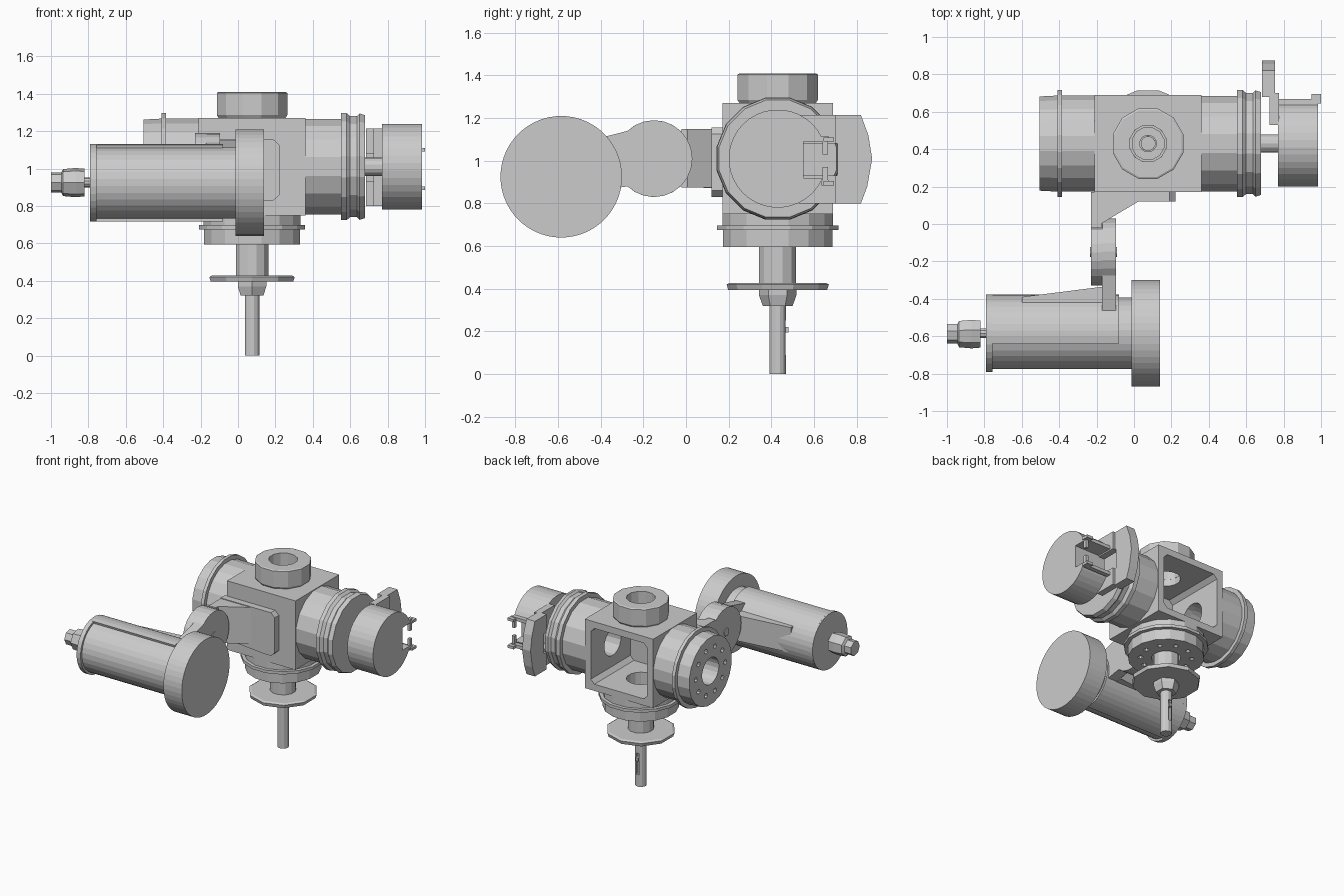
import bpy, bmesh, math
from mathutils import Vector

if "Cube" in bpy.data.objects:
    bpy.data.objects.remove(bpy.data.objects["Cube"])

CX, CY, CZ = 0.075, 0.43, 1.01      # centre of the valve block
MY, MZ = -0.585, 0.925              # axis of the side motor


def place(axis, t, u, v):
    return {'x': (t, u, v), 'y': (u, t, v), 'z': (u, v, t)}[axis]


def finish(name, bm):
    bmesh.ops.remove_doubles(bm, verts=bm.verts, dist=1e-5)
    bmesh.ops.recalc_face_normals(bm, faces=bm.faces)
    me = bpy.data.meshes.new(name)
    bm.to_mesh(me)
    bm.free()
    ob = bpy.data.objects.new(name, me)
    bpy.context.collection.objects.link(ob)
    return ob


def lathe(name, prof, axis, c, n=16, turn=0.5):
    """Spin a closed (position, radius) profile round an axis."""
    bm = bmesh.new()
    rings = []
    for i in range(n):
        a = 2 * math.pi * (i + turn) / n
        rings.append([bm.verts.new(place(axis, t, c[0] + r * math.cos(a), c[1] + r * math.sin(a)))
                      for t, r in prof])
    m = len(prof)
    for i in range(n):
        p, q = rings[i], rings[(i + 1) % n]
        for j in range(m):
            k = (j + 1) % m
            if prof[j][1] == 0 and prof[k][1] == 0:
                continue
            vs = [p[j], q[j], q[k], p[k]]
            if prof[j][1] == 0:
                vs = [p[j], q[k], p[k]]
            elif prof[k][1] == 0:
                vs = [p[j], q[j], p[k]]
            bm.faces.new(vs)
    return finish(name, bm)


def rod(name, lo, hi, r, axis, c, n=16, turn=0.5):
    return prism(name, [(c[0] + r * math.cos(2 * math.pi * (i + turn) / n),
                         c[1] + r * math.sin(2 * math.pi * (i + turn) / n)) for i in range(n)],
                 axis, lo, hi)


def prism(name, pts, axis, lo, hi):
    bm = bmesh.new()
    a = [bm.verts.new(place(axis, lo, *p)) for p in pts]
    b = [bm.verts.new(place(axis, hi, *p)) for p in pts]
    bm.faces.new(a)
    bm.faces.new(b)
    for i in range(len(pts)):
        j = (i + 1) % len(pts)
        bm.faces.new([a[i], a[j], b[j], b[i]])
    return finish(name, bm)


def box(name, x, y, z):
    return prism(name, [(x[0], y[0]), (x[1], y[0]), (x[1], y[1]), (x[0], y[1])], 'z', *z)


def cut(ob, *cutters):
    for c in cutters:
        m = ob.modifiers.new("cut", 'BOOLEAN')
        m.operation, m.solver, m.object = 'DIFFERENCE', 'EXACT', c
    dg = bpy.context.evaluated_depsgraph_get()
    me = bpy.data.meshes.new_from_object(ob.evaluated_get(dg))
    ob.modifiers.clear()
    ob.data = me
    for c in cutters:
        bpy.data.objects.remove(c)


def bolt_holes(ob, axis, c, lo, hi, n=10, ring=0.175, r=0.018):
    cut(ob, *[rod("cutter", lo, hi, r, axis,
                  (c[0] + ring * math.cos(2 * math.pi * i / n), c[1] + ring * math.sin(2 * math.pi * i / n)), 8)
              for i in range(n)])


# Central block, hollow and open at the back
block = box("valve_block", (-0.21, 0.36), (0.17, 0.69), (0.75, 1.27))
a, b, lo, hi, k = -0.16, 0.31, 0.80, 1.22, 0.03
cut(block,
    prism("cutter", [(a + k, lo), (b - k, lo), (b, lo + k), (b, hi - k), (b - k, hi),
                     (a + k, hi), (a, hi - k), (a, lo + k)], 'y', 0.22, 0.8),
    rod("cutter", -0.3, 0.45, 0.1, 'x', (CY, CZ)),
    rod("cutter", 0.7, 1.35, 0.1, 'z', (CX, CY)))

# Collar on top
lathe("top_collar", [(1.27, 0.1), (1.27, 0.185), (1.285, 0.195), (1.405, 0.195), (1.41, 0.185), (1.41, 0.1)],
      'z', (CX, CY), 12)

# Flanges: left, right and bottom
left = lathe("left_flange", [(-0.21, 0.1), (-0.21, 0.26), (-0.385, 0.26), (-0.385, 0.29), (-0.41, 0.29),
                             (-0.41, 0.26), (-0.505, 0.255), (-0.505, 0.1)], 'x', (CY, CZ), 20)
bolt_holes(left, 'x', (CY, CZ), -0.6, -0.44)
lathe("right_flange", [(0.36, 0.1), (0.36, 0.26), (0.55, 0.26), (0.55, 0.292), (0.58, 0.292), (0.60, 0.275),
                       (0.635, 0.275), (0.65, 0.29), (0.68, 0.28), (0.68, 0), (0.6, 0), (0.6, 0.1)],
      'x', (CY, CZ), 16)
bottom = lathe("bottom_flange", [(0.75, 0.1), (0.75, 0.265), (0.697, 0.265), (0.697, 0.29), (0.675, 0.29),
                                 (0.675, 0.262), (0.595, 0.262), (0.595, 0.1)], 'z', (CX, CY), 16)
bolt_holes(bottom, 'z', (CX, CY), 0.5, 0.65)

# Bottom spindle with washer, nut and slotted rod
lathe("spindle_tube", [(0.66, 0.045), (0.66, 0.09), (0.42, 0.09), (0.42, 0.045)], 'z', (CX, CY), 12)
lathe("spindle_washer", [(0.428, 0.04), (0.428, 0.225), (0.42, 0.24), (0.395, 0.232), (0.395, 0.04)],
      'z', (CX, CY), 10)
lathe("spindle_nut", [(0.4, 0.035), (0.4, 0.088), (0.37, 0.088), (0.32, 0.07), (0.32, 0.035)],
      'z', (CX, CY), 6)
stem = rod("spindle_rod", 0, 0.63, 0.04, 'z', (CX, CY), 12)
cut(stem, box("cutter", (CX - 0.012, CX + 0.012), (CY + 0.018, CY + 0.1), (0.09, 0.25)))
box("spindle_key", (CX - 0.01, CX + 0.01), (CY + 0.01, CY + 0.05), (0.195, 0.22))

# Right motor: shaft, notched drum, rear plate and clips
rod("motor_shaft", 0.66, 0.79, 0.05, 'x', (CY, CZ), 14)
drum = rod("motor_drum", 0.77, 0.985, 0.23, 'x', (CY, CZ), 36)
cut(drum, box("cutter", (0.7, 1.1), (0.55, 0.8), (0.92, 1.09)))
rear = prism("motor_rear_plate", [(0.68, 0.8), (0.82, 0.8), (0.85, 0.88), (0.873, 1.01), (0.855, 1.12),
                                  (0.82, 1.215), (0.68, 1.215)], 'x', 0.685, 0.755)
cut(rear, box("cutter", (0.6, 0.8), (0.6, 0.71), (0.93, 1.08)))
inner = box("motor_inner_plate", (0.725, 0.775), (0.53, 0.70), (0.8, 1.215))
cut(inner, box("cutter", (0.6, 0.9), (0.55, 0.8), (0.93, 1.08)))
for i, z in enumerate((0.885, 1.09)):
    box("motor_clip_%d" % i, (0.76, 0.985), (0.635, 0.668), (z, z + 0.025))
    box("motor_clip_hook_%d" % i, (0.95, 1.0), (0.645, 0.695), (z, z + 0.02))
    box("motor_clip_finger_%d" % i, (0.965, 0.985), (0.64, 0.665), (0.91 + i * 0.12, 0.97 + i * 0.12))

# Front bracket: pad on the block, gusset arm, two pivot lugs
prism("bracket_pad", [(-0.23, 0.86), (0.14, 0.83), (0.19, 0.83), (0.222, 0.86), (0.222, 1.125),
                      (0.19, 1.155), (-0.23, 1.155)], 'y', 0.12, 0.172)
prism("bracket_gusset", [(-0.23, 0.165), (-0.23, -0.02), (-0.17, -0.02), (-0.17, 0.005), (0.04, 0.13),
                         (0.04, 0.165)], 'z', 0.875, 1.15)


def lug(name, y_end, z_lo, z_hi, lo, hi):
    """Disc round the pivot with a straight tongue running to y_end."""
    s = 1 if y_end > -0.15 else -1
    start = math.asin(0.13 / 0.18)
    pts = [(-0.15 + s * -1 * 0.18 * math.cos(t), 1.01 + 0.18 * math.sin(t))
           for t in [-math.pi + start + (2 * math.pi - 2 * start) * i / 18 for i in range(19)]]
    return prism(name, pts + [(y_end, z_hi), (y_end, z_lo)], 'x', lo, hi)


lug("inner_lug", 0.14, 0.87, 1.15, -0.23, -0.168)
lug("outer_lug", -0.47, 0.85, 1.09, -0.17, -0.095)
rod("pivot_pin", -0.236, -0.09, 0.03, 'x', (-0.15, 1.01), 8)

# Side motor: body, raised rear saddle, end cap, head disc
M = (MY, MZ)
lathe("side_motor_body", [(-0.785, 0), (-0.785, 0.185), (-0.76, 0.192), (0.0, 0.192), (0.0, 0)], 'x', M, 32)
angles = [math.radians(105 - 195 * i / 20) for i in range(21)]
prism("side_motor_saddle",
      [(MY + 0.208 * math.cos(t), MZ + 0.208 * math.sin(t)) for t in angles] +
      [(MY + 0.17 * math.cos(t), MZ + 0.17 * math.sin(t)) for t in reversed(angles)], 'x', -0.78, -0.08)
rod("side_motor_end_cap", -0.79, -0.757, 0.208, 'x', M, 32)
rod("side_motor_head", -0.013, 0.14, 0.285, 'x', M, 48)
prism("side_motor_rib", [(-0.6, -0.39), (-0.165, -0.335), (-0.165, -0.42), (-0.6, -0.42)], 'z', 0.86, 1.05)

# Faceted knob on the motor's free end
rod("knob_stem", -0.83, -0.78, 0.027, 'x', M, 10)
lathe("knob", [(-0.82, 0), (-0.82, 0.076), (-0.87, 0.08), (-0.935, 0.074), (-0.945, 0.055), (-1.0, 0.055),
               (-1.0, 0)], 'x', M, 7)
